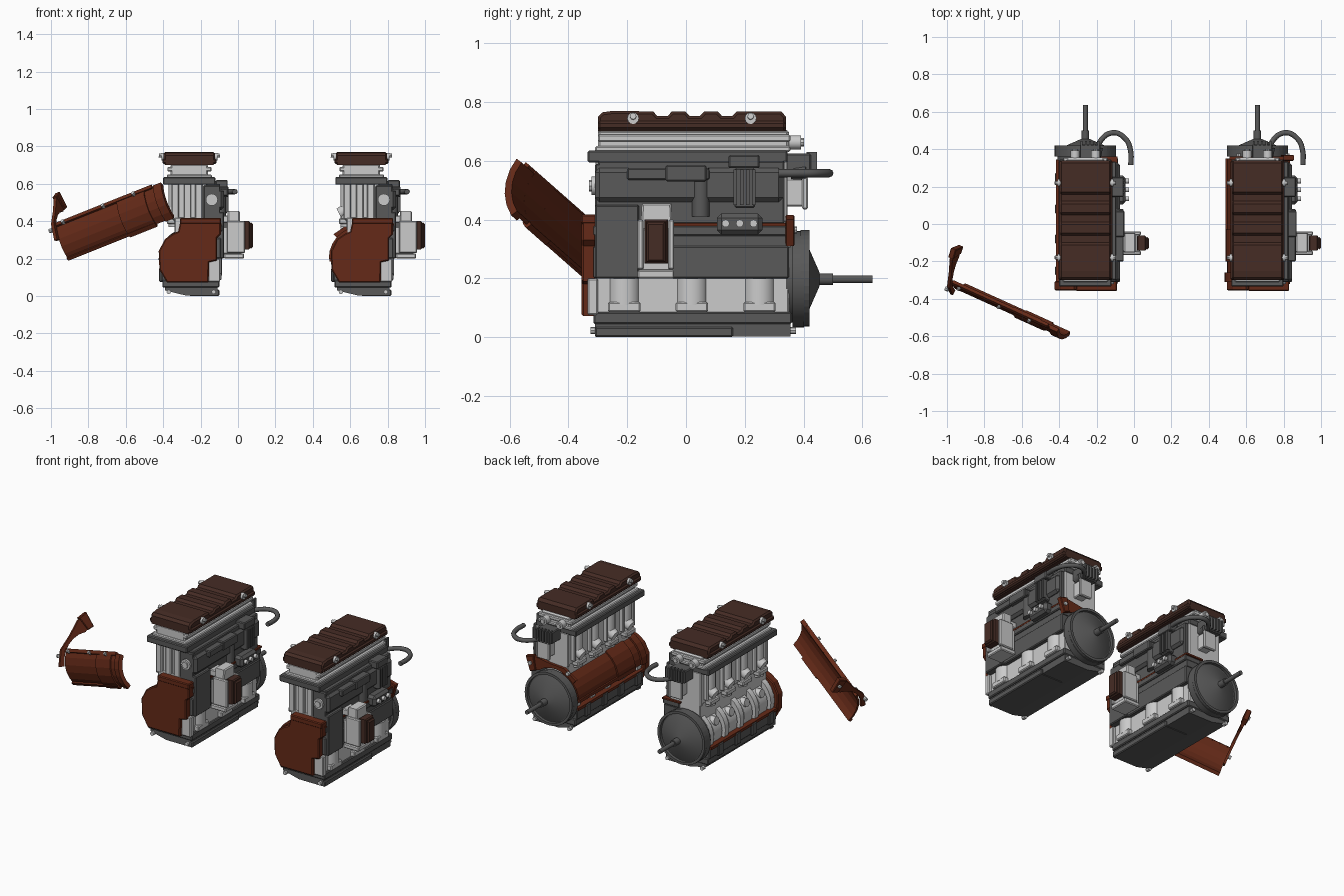
import bpy, bmesh, math
from mathutils import Matrix, Vector

if "Cube" in bpy.data.objects:
    bpy.data.objects.remove(bpy.data.objects["Cube"])

def material(name, rgb):
    m = bpy.data.materials.new(name)
    m.diffuse_color = (*rgb, 1)
    m.use_nodes = True
    m.node_tree.nodes["Principled BSDF"].inputs["Base Color"].default_value = m.diffuse_color
    return m

RUST = material("rust_paint", (0.13, 0.023, 0.009))
BROWN = material("dark_brown", (0.06, 0.025, 0.018))
DARK = material("dark_grey", (0.1, 0.1, 0.1))
M = Matrix()          # placement of the assembly being built

def finish(name, bm, mat, smooth=False):
    bmesh.ops.recalc_face_normals(bm, faces=bm.faces)
    bm.transform(M)
    me = bpy.data.meshes.new(name)
    for f in bm.faces:
        f.smooth = smooth
    bm.to_mesh(me)
    bm.free()
    if smooth:
        me.set_sharp_from_angle(angle=math.radians(35))
    if mat:
        me.materials.append(mat)
    ob = bpy.data.objects.new(name, me)
    bpy.context.collection.objects.link(ob)

def box(name, x, y, z, mat=None, bev=0.005):
    bm = bmesh.new()
    bmesh.ops.create_cube(bm, size=1)
    for v in bm.verts:
        v.co = [lo + (c + 0.5) * (hi - lo) for c, (lo, hi) in zip(v.co, (x, y, z))]
    if bev:
        bmesh.ops.bevel(bm, geom=bm.edges[:], offset=bev, segments=1, affect='EDGES')
    finish(name, bm, mat)

def cyl(name, p, q, r, r2=None, mat=None, n=20):
    p, q = Vector(p), Vector(q)
    d = q - p
    bm = bmesh.new()
    rot = Vector((0, 0, 1)).rotation_difference(d).to_matrix().to_4x4()
    bmesh.ops.create_cone(bm, cap_ends=True, segments=n, radius1=r, radius2=r if r2 is None else r2,
                          depth=d.length, matrix=Matrix.Translation((p + q) / 2) @ rot)
    finish(name, bm, mat, n > 8)

def prism(name, pts, axis, a, b, mat=None, bev=0):
    """Extrude a profile along x (pts = y,z) or y (pts = x,z)."""
    put = (lambda p, t: (t, *p)) if axis == 'x' else (lambda p, t: (p[0], t, p[1]))
    bm = bmesh.new()
    f = bm.faces.new([bm.verts.new(put(p, a)) for p in pts])
    ext = bmesh.ops.extrude_face_region(bm, geom=[f])['geom']
    step = Vector((b - a, 0, 0) if axis == 'x' else (0, b - a, 0))
    bmesh.ops.translate(bm, verts=[v for v in ext if isinstance(v, bmesh.types.BMVert)], vec=step)
    if bev:
        way = step.normalized()
        rim = [e for e in bm.edges if abs((e.verts[0].co - e.verts[1].co).normalized().dot(way)) < 0.5]
        bmesh.ops.bevel(bm, geom=rim, offset=bev, segments=1, affect='EDGES')
    finish(name, bm, mat)

def arc(r, a0, a1, n=8):
    return [(r * math.cos(math.radians(a0 + (a1 - a0) * i / n)),
             0.2 + r * math.sin(math.radians(a0 + (a1 - a0) * i / n))) for i in range(n + 1)]

def band(name, ri, ro, a0, a1, y0, y1, mat=RUST, n=8):
    prism(name, arc(ro, a0, a1, n) + arc(ri, a1, a0, n), 'y', y0, y1, mat)

def side_cover():
    # stepped curved shell
    for y0, y1, r, a in ((-.03, .35, .162, 107), (-.20, -.03, .171, 105), (-.26, -.20, .164, 109), (-.31, -.26, .175, 109)):
        band("side_cover_shell", .15, r, a, 290 - a, y0, y1, n=5)
    band("side_cover_lip", .155, .174, 105, 112, -.25, .35)
    band("side_cover_lower_lip", .152, .172, 176, 182, -.2, .35)
    # plate that reaches over the flywheel, ending in a pad
    prism("side_cover_rear_arm", arc(.168, 140, 50, 6) + [(.165, .33), (.185, .395), (.13, .408), (.03, .392),
          (-.07, .385), (-.15, .33)], 'y', .345, .362, RUST)
    prism("side_cover_arm_pad", [(.125, .325), (.165, .31), (.195, .40), (.14, .415)], 'y', .338, .37, RUST, .004)
    for y in (-.14, .05, .3):
        cyl("side_cover_bolt", (-.06, y, .355), (-.065, y, .375), .01, n=8)
    for x, z in ((.16, .365), (-.1, .365)):
        cyl("side_cover_bolt", (x, .36, z), (x, .378, z), .012, n=8)

def engine():
    # oil pan
    prism("oil_pan", [(-.13, .03), (-.02, .003), (.15, .003), (.15, .05), (-.13, .05)], 'y', -.31, .355, DARK)
    box("oil_pan_step", (0, .16), (-.31, .16), (0, .035), DARK)
    box("oil_pan_flange", (-.145, .16), (-.315, .36), (.045, .085), DARK)
    for x in (-.11, .13):
        for y0, y1 in ((-.325, -.30), (.35, .375)):
            cyl("pan_bolt", (x, y0, .022), (x, y1, .022), .012, n=8)
    # crankcase with crank webs on the open left side
    box("crankcase", (-.08, .13), (-.31, .345), (.07, .42))
    for i, y in enumerate((-.28, -.13, .02, .17, .32)):
        cyl("bearing_web", (0, y - .018, .2), (0, y + .018, .2), .145, n=24)
        if i < 4:
            cyl("crank_throw", (-.02, y + .035, .2), (-.02, y + .115, .2), .115, n=20)
            cyl("rod_cap", (-.06, y + .075, .26), (-.125, y + .075, .275), .035, .025)
    box("left_skirt", (-.15, -.05), (-.31, .35), (.08, .14), DARK)
    box("left_skirt_gasket", (-.158, -.12), (-.31, .345), (.138, .155), RUST, 0)
    for y in (-.25, -.08, .08, .25):
        box("skirt_lug", (-.162, -.13), (y - .025, y + .025), (.075, .15), DARK)
    # right lower bulges
    box("lower_wall", (.08, .145), (-.31, .35), (.07, .21))
    for y in (-.21, .02, .25):
        cyl("lower_bulge", (.12, y, .11), (.12, y, .2), .055, n=16)
        box("bulge_foot", (.1, .172), (y - .055, y + .055), (.085, .12))
    # right block wall
    box("block_wall", (.06, .17), (-.315, .35), (.2, .31), DARK)
    box("block_band", (.06, .165), (-.31, .355), (.305, .345), DARK, 0)
    box("block_band_upper", (.06, .175), (-.315, .352), (.345, .38), DARK)
    box("band_gasket", (.05, .173), (-.32, .36), (.378, .388), RUST, 0)
    box("front_right_post", (.1, .185), (-.31, -.16), (.2, .45), DARK)
    # upper block and its right panels
    box("upper_block", (-.085, .12), (-.29, .335), (.4, .62))
    box("right_panel", (.09, .165), (-.30, .335), (.385, .6), DARK)
    box("right_panel_top", (.1, .185), (-.31, .33), (.46, .575), DARK, .015)
    box("right_rail", (.15, .205), (-.2, .08), (.535, .575), DARK)
    box("rail_box", (.15, .21), (-.07, .07), (.53, .585), DARK)
    cyl("right_column", (.165, .05, .41), (.165, .05, .575), .03, mat=DARK)
    box("filter_body", (.15, .2), (.165, .235), (.44, .575), DARK)
    box("filter_cap", (.14, .205), (.145, .25), (.575, .62), DARK)
    for i in range(4):
        y = .168 + i * .021
        box("filter_rib", (.19, .21), (y - .006, y + .006), (.45, .57), DARK, 0)
    box("stud_block", (.14, .215), (.105, .26), (.35, .42), DARK, .015)
    for y in (.135, .183, .23):
        cyl("stud", (.2, y, .387), (.232, y, .387), .013, n=12)
    # port bosses and pillars on the left of the upper block
    for y in (-.23, -.07, .09, .25):
        cyl("left_pillar", (-.075, y, .37), (-.075, y, .61), .038, n=14)
        cyl("left_port", (-.06, y, .47), (-.12, y, .44), .042, .03, n=14)
        box("left_port_foot", (-.12, -.04), (y - .045, y + .045), (.385, .415))
        box("left_web", (-.11, -.06), (y + .05, y + .066), (.42, .6))
    # front face details
    for x in (-.075, -.01, .05):
        box("front_rib", (x - .02, x + .02), (-.308, -.28), (.41, .6))
    box("front_right_plate", (.075, .165), (-.31, -.28), (.41, .59), DARK)
    cyl("front_plug", (.12, -.29, .515), (.12, -.322, .515), .032)
    cyl("front_plug_cap", (.12, -.32, .515), (.12, -.33, .515), .02, n=8)
    # head and gasket plates
    box("head_plate", (-.14, .14), (-.335, .345), (.595, .635), DARK)
    box("head_plate_light", (-.12, .12), (-.31, .355), (.63, .65))
    box("cylinder_head", (-.1, .1), (-.30, .35), (.64, .705), None, .008)
    box("head_rim", (-.118, .118), (-.30, .355), (.665, .69))
    for x in (-.055, .055):
        cyl("head_plug", (x, .34, .663), (x, .392, .663), .024)
        cyl("head_plug_tip", (x, .39, .663), (x, .402, .663), .014, n=8)
    # scalloped valve cover
    prof = [(-.30, .70), (.34, .70), (.34, .75), (.325, .768), (.18, .768)]
    for y in (.14, .03, -.08):
        prof += [(y + .032, .768), (y + .018, .753), (y - .018, .753), (y - .032, .768)]
    prof += [(-.25, .77), (-.285, .765), (-.30, .75)]
    prism("valve_cover", prof, 'x', -.137, .137, BROWN, .009)
    box("valve_cover_rim", (-.145, .145), (-.30, .34), (.705, .735), BROWN, .008)
    for s in (-1, 1):
        for y in (-.18, .22):
            cyl("cover_clamp", (s * .125, y, .745), (s * .15, y, .745), .02, n=12)
            cyl("cover_clamp_bolt", (s * .145, y, .75), (s * .163, y, .752), .011, n=8)
    # front timing cover
    tc = [(-.045, .415), (.168, .415), (.168, .33), (.148, .31), (.148, .19), (.105, .18), (.103, .072),
          (-.12, .072), (-.16, .14), (-.164, .24), (-.13, .305), (-.085, .335), (-.06, .345)]
    prism("timing_cover", tc, 'y', -.355, -.305, RUST, .006)
    box("timing_cover_rim", (-.05, .17), (-.358, -.30), (.385, .418), RUST)
    box("timing_cover_gap", (.1, .165), (-.335, -.30), (.075, .2))
    # dished flywheel and output shaft
    cyl("rear_plate", (0, .34, .2), (0, .365, .2), .15, mat=DARK, n=32)
    cyl("flywheel", (0, .362, .197), (0, .402, .197), .164, mat=DARK, n=40)
    for a in (0, 180):
        band("flywheel_rim", .148, .164, a, a + 180, .39, .42, DARK, 20)
    cyl("flywheel_cone", (0, .40, .197), (0, .455, .197), .147, .022, DARK, 40)
    cyl("shaft_hub", (0, .45, .197), (0, .50, .197), .02, mat=DARK)
    cyl("output_shaft", (0, .49, .197), (0, .635, .197), .013, mat=DARK)
    # rear bracket and ribbed unit
    box("rear_bracket", (.01, .075), (.33, .41), (.445, .54))
    box("rear_bracket_rim", (.0, .085), (.395, .415), (.435, .545))
    box("rear_wall", (-.085, .14), (.32, .345), (.39, .6))
    box("rear_unit", (-.03, .08), (.34, .425), (.55, .625), DARK)
    for i in range(5):
        x = -.02 + i * .0225
        box("rear_unit_fin", (x - .005, x + .005), (.41, .445), (.555, .63), DARK, 0)
    # hose
    cu = bpy.data.curves.new("hose", 'CURVE')
    cu.dimensions = '3D'
    cu.bevel_depth, cu.bevel_resolution, cu.resolution_u = .014, 2, 5
    cu.use_fill_caps = True
    path = [(.06, .37), (.075, .435), (.145, .488), (.215, .455), (.242, .39), (.243, .315)]
    sp = cu.splines.new('BEZIER')
    sp.bezier_points.add(len(path) - 1)
    for bp, (x, y) in zip(sp.bezier_points, path):
        bp.co = M @ Vector((x, y, .558))
        bp.handle_left_type = bp.handle_right_type = 'AUTO'
    cu.materials.append(DARK)
    bpy.context.collection.objects.link(bpy.data.objects.new("hose", cu))
    cyl("hose_collar", (.06, .36, .558), (.07, .41, .558), .024, mat=DARK)
    # side unit with brown cap
    box("side_unit_body", (.175, .28), (-.15, -.055), (.225, .37))
    box("side_unit_foot", (.185, .292), (-.165, -.04), (.2, .228))
    prism("side_unit_column", [(-.155, .36), (-.045, .36), (-.05, .455), (-.15, .455)], 'x', .205, .27, None, .006)
    box("side_unit_neck", (.16, .23), (-.14, -.06), (.39, .43))
    for y in (-.155, -.05):
        box("side_unit_rib", (.2, .298), (y - .01, y + .01), (.23, .40))
    prism("side_unit_cap", [(-.142, .25), (-.062, .25), (-.062, .40), (-.142, .40)], 'x', .275, .325, BROWN, .006)
    prism("side_unit_cap_face", [(-.135, .255), (-.07, .255), (-.07, .392), (-.135, .392)], 'x', .32, .34, BROWN, .008)

# engine without the side cover
M = Matrix.Translation((-.26, 0, 0))
engine()
# engine with the side cover fitted
M = Matrix.Translation((.66, 0, 0))
engine()
side_cover()
# removed side cover, floating in front
along = Vector((-.552, .25, -.22)).normalized()
up = Vector((-.34, .148, .93))
up = (up - along * up.dot(along)).normalized()
out = up.cross(along)
c, s = math.cos(math.radians(142)), math.sin(math.radians(142))
local = Matrix(((c, 0, s), (s, 0, -c), (0, 1, 0)))
# rows of local: outward, up and along, in the fitted position
local[1] = (s, 0, -c)
rot = Matrix((out, up, along)).transposed() @ local
pivot = Vector((c * .145, .02, .2 + s * .145))
M = Matrix.Translation((-.665, -.46, .405)) @ rot.to_4x4() @ Matrix.Translation(-pivot)
side_cover()
